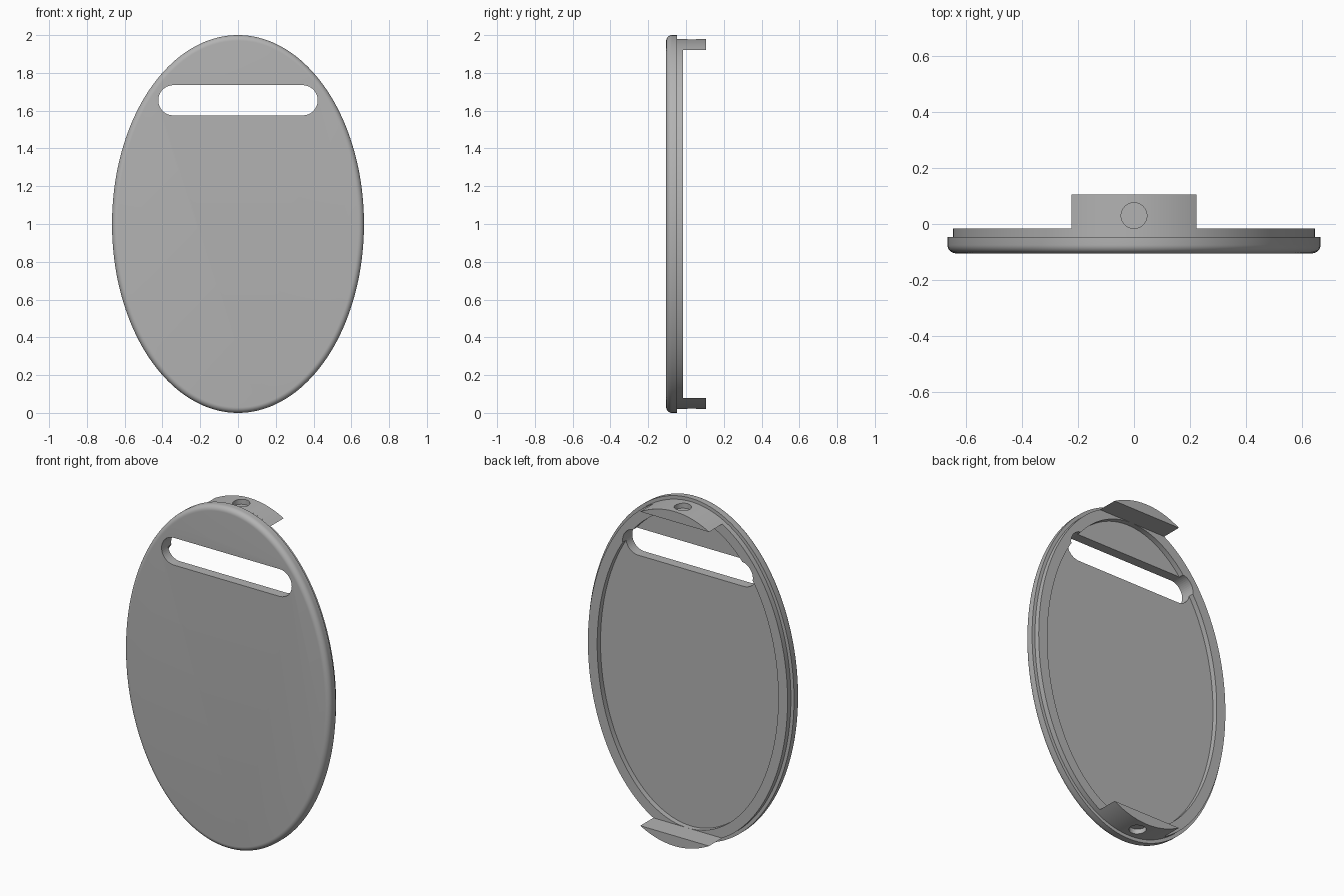
import bpy
import bmesh
from math import sin, cos, pi, asin, radians

if "Cube" in bpy.data.objects:
    bpy.data.objects.remove(bpy.data.objects["Cube"])

A, B = 0.667, 1.0              # half width and half height of the oval
FRONT, FLANGE, LIP, BACK = -0.105, -0.047, -0.016, 0.105
STEP, WALL, FILLET = 0.02, 0.08, 0.03
SEGS = 160

grey = bpy.data.materials.new("plain grey")
grey.use_nodes = True
grey.diffuse_color = (0.45, 0.45, 0.45, 1)
grey.node_tree.nodes["Principled BSDF"].inputs["Base Color"].default_value = (0.45, 0.45, 0.45, 1)


def finish(name, bm):
    bmesh.ops.recalc_face_normals(bm, faces=bm.faces)
    mesh = bpy.data.meshes.new(name)
    bm.to_mesh(mesh)
    bm.free()
    mesh.materials.append(grey)
    ob = bpy.data.objects.new(name, mesh)
    bpy.context.collection.objects.link(ob)
    return ob


def loft(name, rings):
    """Join equal-length rings of points and cap both ends."""
    bm = bmesh.new()
    loops = [[bm.verts.new(p) for p in ring] for ring in rings]
    for a, b in zip(loops, loops[1:]):
        for i in range(len(a)):
            j = (i + 1) % len(a)
            bm.faces.new((a[i], a[j], b[j], b[i]))
    bm.faces.new(loops[0])
    bm.faces.new(loops[-1])
    return finish(name, bm)


def extrude_y(name, outline, y0, y1):
    return loft(name, [[(x, y, z) for x, z in outline] for y in (y0, y1)])


def oval(inset, y):
    return [((A - inset) * cos(2 * pi * i / SEGS), y, 1 + (B - inset) * sin(2 * pi * i / SEGS))
            for i in range(SEGS)]


def cut(ob, cutter):
    cutter.hide_render = True
    cutter.hide_set(True)
    mod = ob.modifiers.new("cut", "BOOLEAN")
    mod.operation, mod.solver, mod.object = "DIFFERENCE", "EXACT", cutter


def smooth(ob):
    bpy.ops.object.select_all(action="DESELECT")
    ob.select_set(True)
    bpy.context.view_layer.objects.active = ob
    bpy.ops.object.shade_smooth_by_angle(angle=radians(30))


# Oval cover: rounded front edge, stepped back lip, shallow recess
profile = []
for i in range(9):
    t = i / 8 * pi / 2
    profile.append((FILLET * (1 - sin(t)), FRONT + FILLET * (1 - cos(t))))
profile += [(0, FLANGE), (STEP, FLANGE), (STEP, LIP), (WALL, LIP), (WALL, FLANGE)]
cover = loft("oval_cover", [oval(d, y) for d, y in profile])

# Long rounded slot near the top
R, HALF, SLOT_Z = 0.08, 0.342, 1.655
outline = []
for side in (1, -1):
    for i in range(25):
        t = -pi / 2 + pi * i / 24
        outline.append((side * (HALF + R * cos(t)), SLOT_Z + side * R * sin(t)))
cut(cover, extrude_y("slot_cutter", outline, -0.3, 0.3))
smooth(cover)

# Clip tabs: oval segments cut flat on the inside, each with a blind round hole
a, b = A - STEP, B - STEP
reach = pi / 2 - asin((B - WALL) / b)
for name, side in (("top", 1), ("bottom", -1)):
    arc = [(a * sin(t), 1 + side * b * cos(t))
           for t in (reach * (i / 16 - 1) for i in range(33))]
    tab = extrude_y(name + "_clip_tab", arc, LIP, BACK)
    bm = bmesh.new()
    bmesh.ops.create_cone(bm, cap_ends=True, segments=48, radius1=0.046, radius2=0.046, depth=0.1)
    bmesh.ops.translate(bm, verts=bm.verts, vec=(0, 0.03, 1 + side * (b - 0.03 + 0.05)))
    cut(tab, finish(name + "_hole_cutter", bm))
    smooth(tab)
